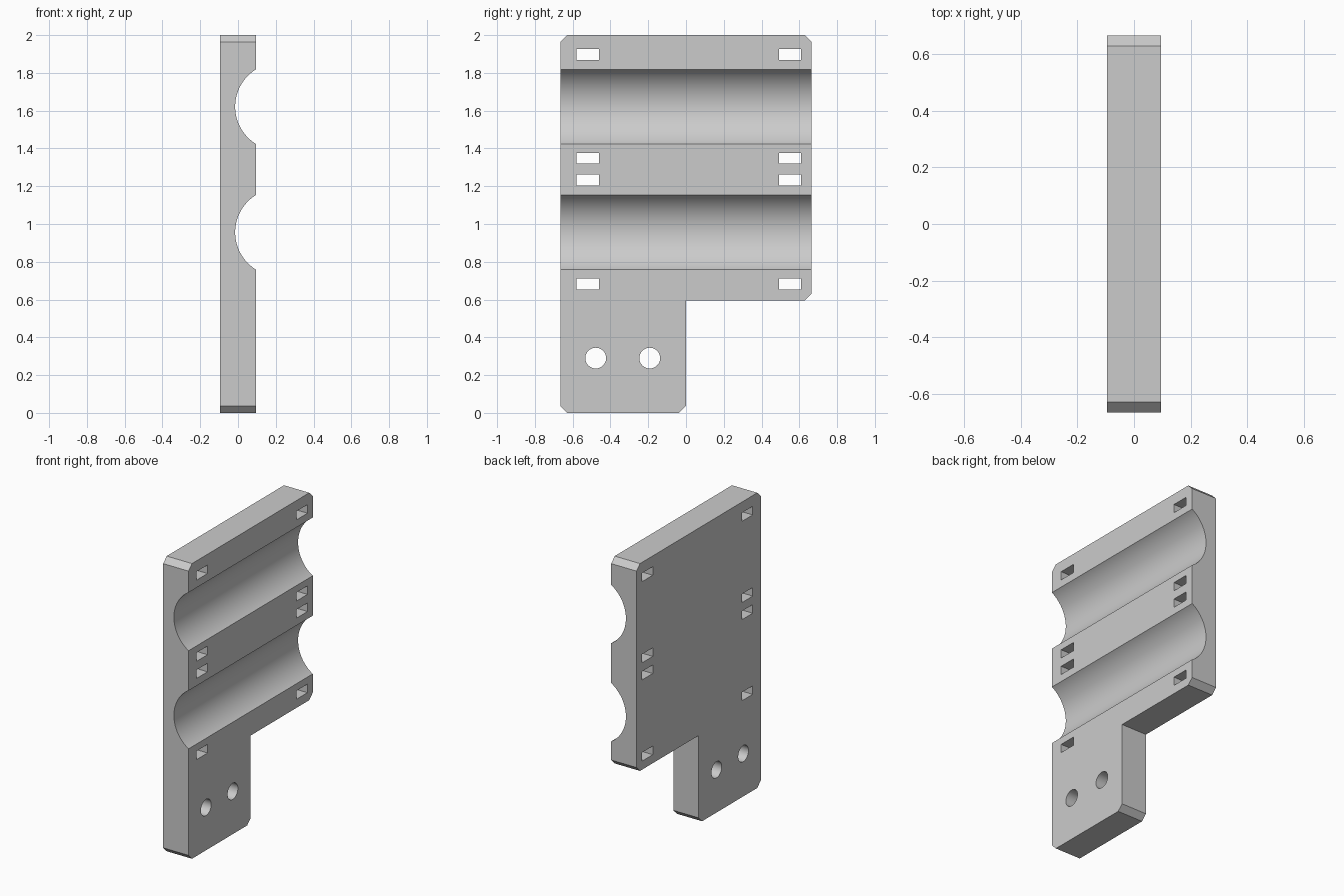
import bpy, bmesh
from math import radians
from mathutils import Matrix, Vector

default = bpy.data.objects.get("Cube")
if default:
    bpy.data.objects.remove(default, do_unlink=True)

HALF_T = 0.095     # half plate thickness
HALF_W = 0.665     # half plate width
STEP_Z = 0.595     # underside of the wide part
C = 0.037          # corner chamfer

grey = bpy.data.materials.new("plain grey")
grey.use_nodes = True
colour = (0.6, 0.6, 0.6, 1)
grey.diffuse_color = colour
grey.node_tree.nodes["Principled BSDF"].inputs["Base Color"].default_value = colour


def make_object(name, bm):
    bmesh.ops.recalc_face_normals(bm, faces=bm.faces)
    mesh = bpy.data.meshes.new(name)
    bm.to_mesh(mesh)
    bm.free()
    mesh.materials.append(grey)
    obj = bpy.data.objects.new(name, mesh)
    bpy.context.collection.objects.link(obj)
    return obj


# Plate: stepped outline with chamfered outer corners, extruded through x
corners = [(-HALF_W, 0, True), (0, 0, True), (0, STEP_Z, False),
           (HALF_W, STEP_Z, True), (HALF_W, 2, True), (-HALF_W, 2, True)]
outline = []
for i, (y, z, chamfered) in enumerate(corners):
    p = Vector((-HALF_T, y, z))
    if chamfered:
        for q in (corners[i - 1], corners[(i + 1) % len(corners)]):
            direction = Vector((-HALF_T, q[0], q[1])) - p
            outline.append(p + direction.normalized() * C)
    else:
        outline.append(p)
bm = bmesh.new()
face = bm.faces.new([bm.verts.new(p) for p in outline])
side = bmesh.ops.extrude_face_region(bm, geom=[face])
verts = [g for g in side["geom"] if isinstance(g, bmesh.types.BMVert)]
bmesh.ops.translate(bm, verts=verts, vec=(2 * HALF_T, 0, 0))
plate = make_object("mounting_plate", bm)

# Cutters: two round grooves, strap slots and two screw holes
bm = bmesh.new()


def cylinder(location, radius, depth, axis, segments):
    matrix = Matrix.Translation(location) @ Matrix.Rotation(radians(90), 4, axis)
    bmesh.ops.create_cone(bm, cap_ends=True, segments=segments, radius1=radius,
                          radius2=radius, depth=depth, matrix=matrix)


for z in (0.956, 1.621):
    cylinder((0.217, 0, z), 0.232, 2, 'X', 128)
for y in (-0.478, -0.192):
    cylinder((0, y, 0.29), 0.055, 1, 'Y', 48)
for y in (-0.52, 0.55):
    for z in (0.682, 1.232, 1.348, 1.898):
        bmesh.ops.create_cube(bm, size=1, matrix=Matrix.Translation((0, y, z))
                              @ Matrix.Diagonal((1, 0.117, 0.058, 1)))
cutter = make_object("plate_cutter", bm)
cutter.hide_render = True

# Cut the plate and shade the round surfaces smooth
cut = plate.modifiers.new("Cut", 'BOOLEAN')
cut.operation = 'DIFFERENCE'
cut.solver = 'EXACT'
cut.object = cutter
bpy.ops.object.select_all(action='DESELECT')
plate.select_set(True)
bpy.context.view_layer.objects.active = plate
bpy.ops.object.modifier_apply(modifier=cut.name)
bpy.data.objects.remove(cutter, do_unlink=True)
bpy.ops.object.shade_smooth_by_angle(angle=radians(30))
